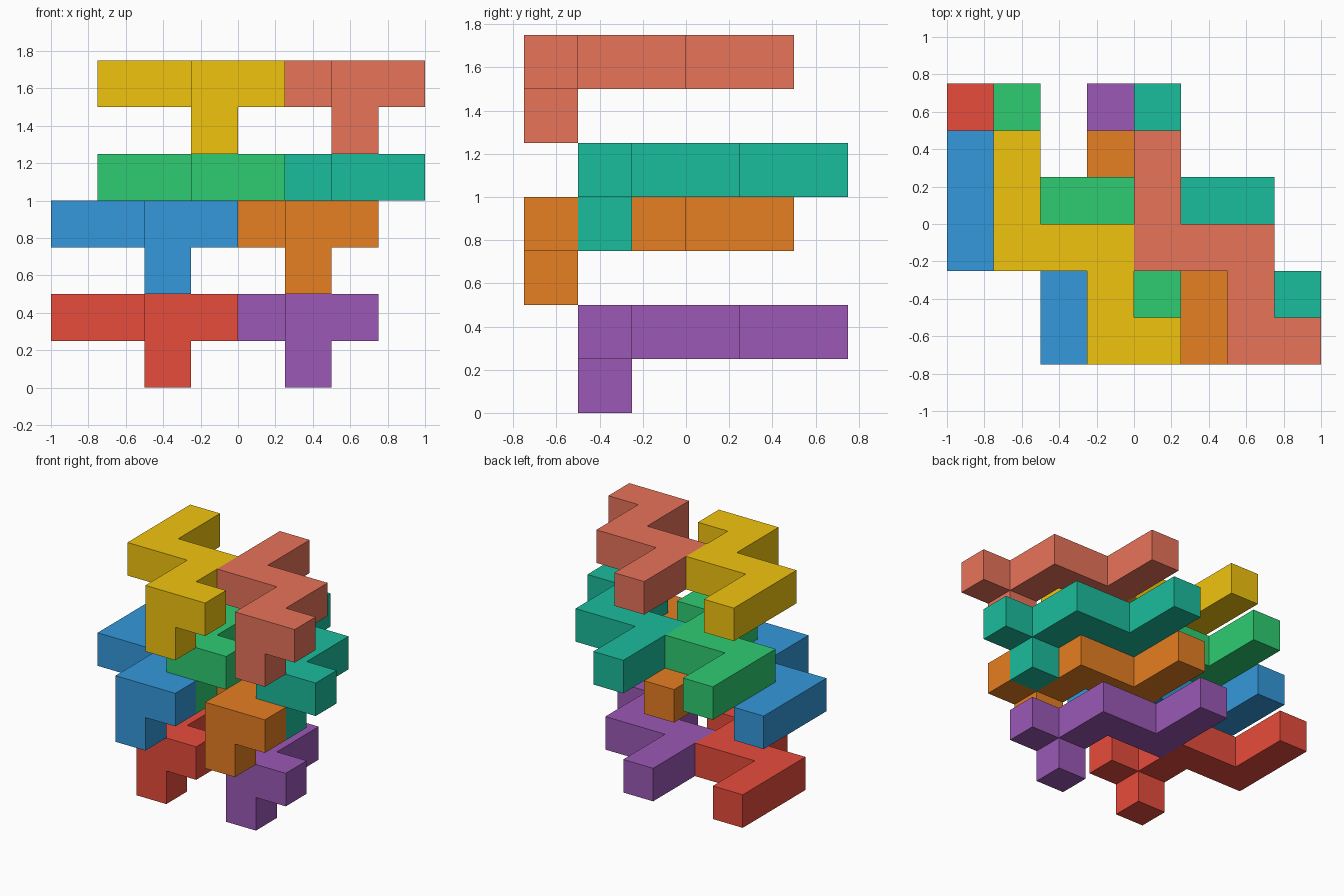
import bpy, bmesh
from mathutils import Vector

if "Cube" in bpy.data.objects:
    bpy.data.objects.remove(bpy.data.objects["Cube"])

U = 0.25  # edge of one cube cell

# Zigzag body (column, row) shared by every piece; one foot cell hangs below it
ZIGZAG = [(0, 4), (0, 3), (0, 2), (1, 2), (2, 2), (2, 1), (2, 0), (3, 0)]
FOOT = (2, 0)

# The six cell sides: normal and two in-plane axes (u x v = normal)
X, Y, Z = Vector((1, 0, 0)), Vector((0, 1, 0)), Vector((0, 0, 1))
SIDES = [(X, Y, Z), (-X, Z, Y), (Y, Z, X), (-Y, X, Z), (Z, X, Y), (-Z, Y, X)]


def linear(hex_code):
    rgb = [int(hex_code[i:i + 2], 16) / 255 for i in (0, 2, 4)]
    return [c / 12.92 if c <= 0.04045 else ((c + 0.055) / 1.055) ** 2.4 for c in rgb] + [1]


def piece(name, hex_code, col, row, layer):
    """One solid interlocking piece; col, row and layer place its body in cells."""
    cells = {(col + c, row + r, layer) for c, r in ZIGZAG}
    cells.add((col + FOOT[0], row + FOOT[1], layer - 1))
    bm = bmesh.new()
    for cell in cells:
        mid = Vector(cell) + Vector((0.5, 0.5, 0.5))
        for n, u, v in SIDES:
            if tuple(int(a) for a in Vector(cell) + n) in cells:
                continue
            corners = [(-1, -1), (1, -1), (1, 1), (-1, 1)]
            bm.faces.new([bm.verts.new((mid + (n + u * a + v * b) / 2) * U) for a, b in corners])
    bmesh.ops.remove_doubles(bm, verts=bm.verts, dist=1e-4)
    bmesh.ops.recalc_face_normals(bm, faces=bm.faces)
    # Merge coplanar cell sides into clean flat faces
    bmesh.ops.dissolve_limit(bm, angle_limit=0.01, verts=bm.verts, edges=bm.edges)
    mesh = bpy.data.meshes.new(name)
    bm.to_mesh(mesh)
    bm.free()
    mat = bpy.data.materials.new(name + "_colour")
    mat.diffuse_color = linear(hex_code)
    mat.use_nodes = True
    mat.node_tree.nodes["Principled BSDF"].inputs["Base Color"].default_value = mat.diffuse_color
    mesh.materials.append(mat)
    bpy.context.collection.objects.link(bpy.data.objects.new(name, mesh))


# Four storeys of two pieces, each pair three cells apart
STOREYS = [
    (-4, -2, 1, ("red_piece", "E74C3C"), ("purple_piece", "9B59B6")),
    (-4, -3, 3, ("blue_piece", "3498DB"), ("orange_piece", "E67E22")),
    (-3, -2, 4, ("green_piece", "2ECC71"), ("teal_piece", "1ABC9C")),
    (-3, -3, 6, ("yellow_piece", "F1C40F"), ("salmon_piece", "E8735A")),
]
for col, row, layer, *pair in STOREYS:
    for i, (name, colour) in enumerate(pair):
        piece(name, colour, col + 3 * i, row, layer)
